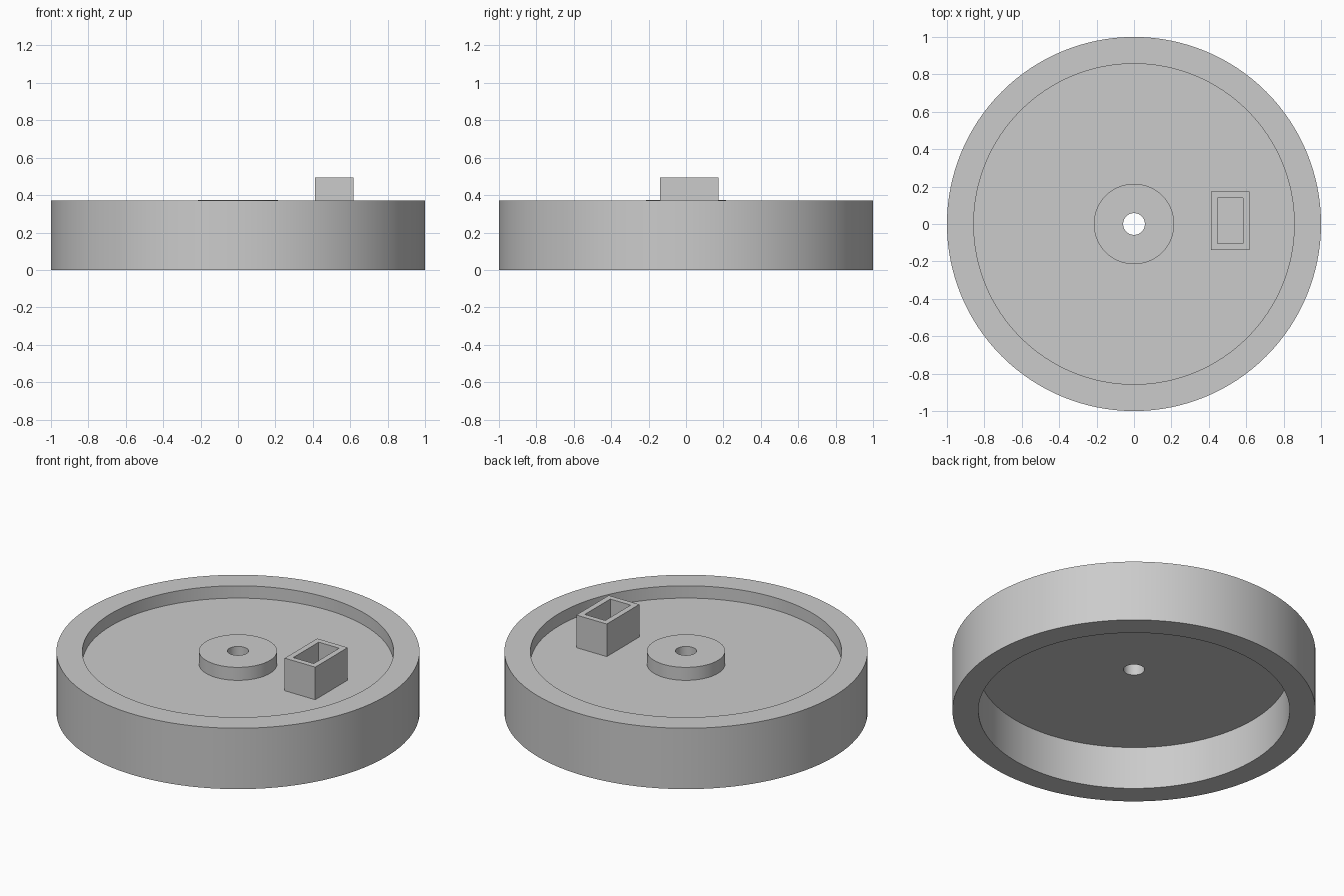
import bpy, bmesh, math

default = bpy.data.objects.get("Cube")
if default:
    bpy.data.objects.remove(default, do_unlink=True)

SEGMENTS = 128
FLOOR = 0.295          # top of the thin web
WEB_BOTTOM = 0.26

# Single grey material
grey = bpy.data.materials.new("plain_grey")
grey.use_nodes = True
GREY = (0.6, 0.6, 0.6, 1)
grey.diffuse_color = GREY
grey.node_tree.nodes["Principled BSDF"].inputs["Base Color"].default_value = GREY


def finish(bm, name):
    bmesh.ops.recalc_face_normals(bm, faces=bm.faces)
    mesh = bpy.data.meshes.new(name)
    bm.to_mesh(mesh)
    bm.free()
    mesh.materials.append(grey)
    obj = bpy.data.objects.new(name, mesh)
    bpy.context.collection.objects.link(obj)
    return obj


def lathe(name, profile):
    """Spin a closed (radius, z) outline around the z axis."""
    bm = bmesh.new()
    verts = [bm.verts.new((r, 0, z)) for r, z in profile]
    edges = [bm.edges.new((v, verts[i - 1])) for i, v in enumerate(verts)]
    bmesh.ops.spin(bm, geom=verts + edges, cent=(0, 0, 0), axis=(0, 0, 1),
                   angle=math.tau, steps=SEGMENTS, use_merge=True)
    bmesh.ops.remove_doubles(bm, verts=bm.verts, dist=0.0001)
    obj = finish(bm, name)
    bpy.ops.object.select_all(action="DESELECT")
    obj.select_set(True)
    bpy.context.view_layer.objects.active = obj
    bpy.ops.object.shade_smooth_by_angle(angle=math.radians(30))
    return obj


# Wheel: thick rim, recessed web and raised hub with a through hole
RIM, INNER, HUB, BORE = 1.0, 0.857, 0.215, 0.058
lathe("wheel_body", [
    (BORE, WEB_BOTTOM), (INNER, WEB_BOTTOM), (INNER, 0), (RIM, 0),
    (RIM, 0.37), (INNER, 0.37), (INNER, FLOOR), (HUB, FLOOR),
    (HUB, 0.374), (BORE, 0.374),
])

# Open-topped rectangular socket standing on the web
TOP, BASE, WALL = 0.493, FLOOR - 0.01, 0.034
bm = bmesh.new()
bmesh.ops.create_cube(bm, size=1)
bmesh.ops.scale(bm, vec=(0.205, 0.312, TOP - BASE), verts=bm.verts)
bmesh.ops.translate(bm, vec=(0.514, 0.017, (TOP + BASE) / 2), verts=bm.verts)
bm.normal_update()
lid = max(bm.faces, key=lambda f: f.calc_center_median().z)
bmesh.ops.inset_region(bm, faces=[lid], thickness=WALL, use_even_offset=True)
# Sink the inset face to form the cavity
walls = bmesh.ops.extrude_face_region(bm, geom=[lid])
sunk = [v for v in walls["geom"] if isinstance(v, bmesh.types.BMVert)]
bmesh.ops.translate(bm, vec=(0, 0, FLOOR + 0.002 - TOP), verts=sunk)
if lid.is_valid:
    bmesh.ops.delete(bm, geom=[lid], context="FACES_ONLY")
finish(bm, "socket")
